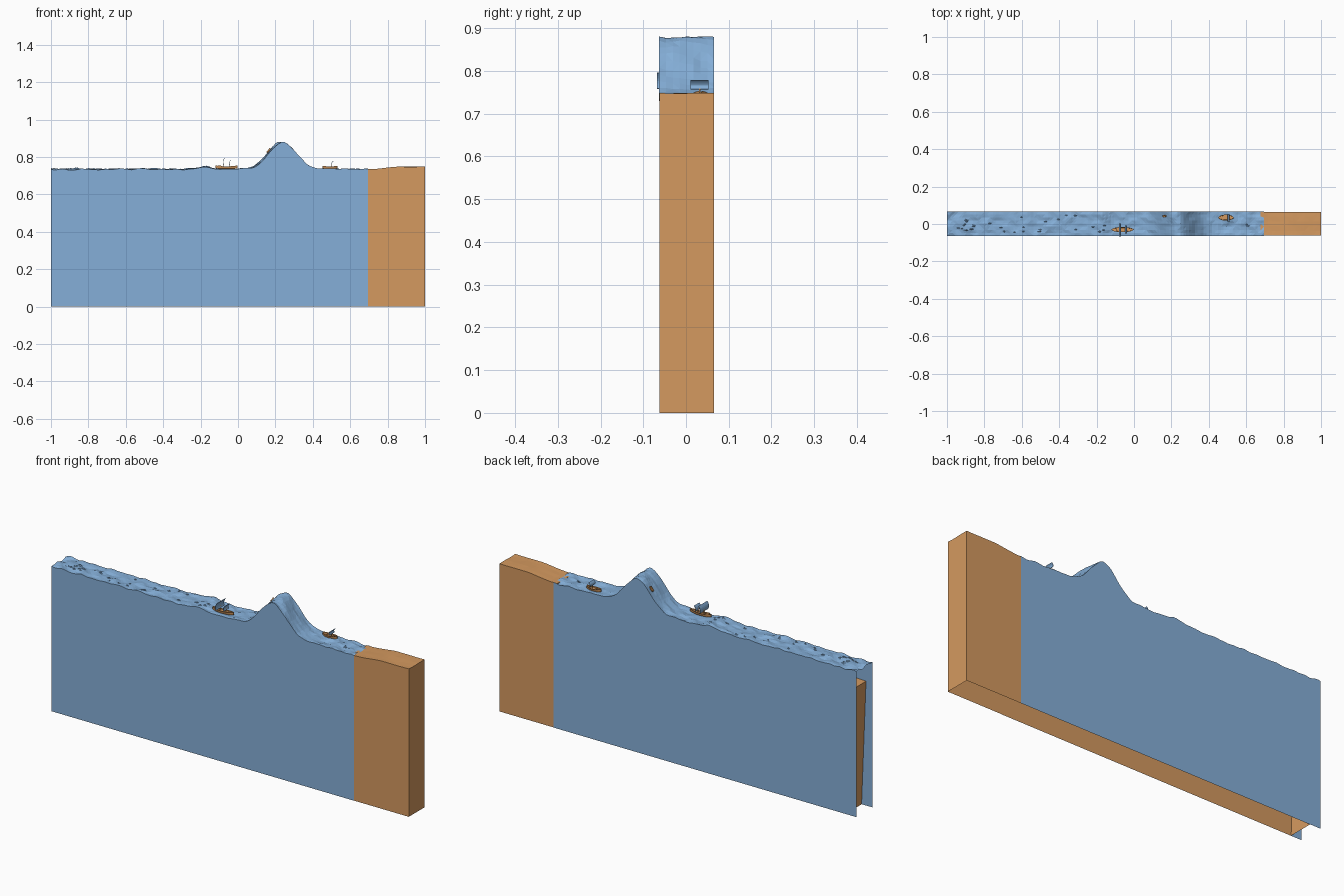
import bpy, bmesh, math, random
from mathutils import Vector, noise

if "Cube" in bpy.data.objects:
    bpy.data.objects.remove(bpy.data.objects["Cube"])

random.seed(4)
Y0, Y1 = -0.063, 0.066        # front and back of the slab
SHORE = 0.695                 # where water meets the beach


def material(name, rgb):
    m = bpy.data.materials.new(name)
    m.diffuse_color = (*rgb, 1)
    m.use_nodes = True
    m.node_tree.nodes["Principled BSDF"].inputs["Base Color"].default_value = m.diffuse_color
    return m


BLUE = material("water blue", (0.235, 0.43, 0.69))
SAND = material("sandy brown", (0.66, 0.32, 0.115))


def finish(name, bm, mat, fix=True):
    if fix:
        bmesh.ops.recalc_face_normals(bm, faces=bm.faces)
    me = bpy.data.meshes.new(name)
    bm.to_mesh(me)
    bm.free()
    me.materials.append(mat)
    ob = bpy.data.objects.new(name, me)
    bpy.context.collection.objects.link(ob)
    return ob


def swell(x, y):
    """Smooth height of the water: one big wave and a small one before it."""
    d = x - 0.232 + 0.12 * y
    z = 0.735 + 0.145 * math.exp(-(d / (0.098 if d < 0 else 0.101)) ** 2)
    z += 0.014 * math.exp(-((x + 0.18) / 0.045) ** 2)
    return z


def water_height(x, y):
    return swell(x, y) + 0.009 * noise.noise(Vector((x * 22, y * 28, 3.1)))


def ground_height(x, y):
    if x < SHORE - 0.02:
        return 0.63 + 0.06 * max(0, (x + 0.96) / 1.64)
    t = min(1, max(0, (x - SHORE) / 0.17))
    return 0.734 + 0.014 * t * t * (3 - 2 * t) + 0.002 * noise.noise(Vector((x * 15, y * 20, 7)))


def skirted_sheet(name, xs, ny, y0, y1, height, mat, end_walls):
    """Terrain strip with front and back walls down to z = 0, open below."""
    bm = bmesh.new()
    grid = []
    for x in xs:
        ys = [y0 + (y1 - y0) * j / ny for j in range(ny + 1)]
        grid.append([bm.verts.new((x, y, height(x, y))) for y in ys])
    foot = [[bm.verts.new((v.co.x, v.co.y, 0)) for v in (r[0], r[-1])] for r in grid]
    for i in range(len(xs) - 1):
        a, b = grid[i], grid[i + 1]
        for j in range(ny):
            bm.faces.new((a[j], b[j], b[j + 1], a[j + 1]))
        bm.faces.new((foot[i][0], foot[i + 1][0], b[0], a[0]))
        bm.faces.new((a[-1], b[-1], foot[i + 1][1], foot[i][1]))
    if end_walls:
        bm.faces.new([foot[0][0]] + grid[0] + [foot[0][1]])
        bm.faces.new([foot[-1][1]] + grid[-1][::-1] + [foot[-1][0]])
        for v in foot[0]:            # seaward end leans outward towards the top
            v.co.x += 0.025
    top = [f for f in bm.faces if abs(f.normal.z) > -1 and len(f.verts) == 4
           and min(v.co.z for v in f.verts) > 0.1]
    bmesh.ops.triangulate(bm, faces=top)
    return finish(name, bm, mat)


# water with its choppy faceted surface
n = 110
xs = [-1 + (SHORE + 1) * i / n for i in range(n + 1)]
skirted_sheet("water", xs, 8, Y0, Y1, water_height, BLUE, False)

# seabed rising to the beach
xs = [-0.965 + 0.1 * i for i in range(17)] + [SHORE - 0.021, SHORE - 0.019]
xs += [SHORE + (1 - SHORE) * i / 14 for i in range(1, 15)]
skirted_sheet("seabed_and_beach", xs, 5, Y0 + 0.001, Y1 - 0.001, ground_height, SAND, True)

# short loose wavelets on the open sea
bm = bmesh.new()
for k in range(45):
    x, y = random.uniform(-0.97, 0.62), random.uniform(-0.05, 0.05)
    if -0.15 < x < 0.56:
        continue
    l, w = random.uniform(0.008, 0.02), random.uniform(0.004, 0.008)
    z = water_height(x, y)
    c = [bm.verts.new(p) for p in ((x - l, y, z - 0.003), (x, y - w, z - 0.003),
                                   (x + l, y, z - 0.003), (x, y + w, z - 0.003))]
    tip = bm.verts.new((x + l * 0.4, y, z + 0.005))
    for i in range(4):
        bm.faces.new((c[i], c[(i + 1) % 4], tip))
finish("wavelets", bm, BLUE)


def hull(name, loc, length, width, depth, pitch=0.0):
    """Pointed boat hull with raised ends and a sunken deck."""
    bm = bmesh.new()
    rings = []
    for i in range(9):
        t = -0.97 + 1.94 * i / 8
        w = width / 2 * (1 - t * t) ** 0.6
        rim = depth * (0.65 + 0.35 * t * t)
        keel = -depth * 0.6 * (1 - t * t)
        pts = ((-w, rim), (-w * 0.75, keel * 0.4), (0, keel), (w * 0.75, keel * 0.4),
               (w, rim), (w * 0.75, rim), (w * 0.7, rim * 0.6), (-w * 0.7, rim * 0.6), (-w * 0.75, rim))
        rings.append([bm.verts.new((t * length / 2, y, z)) for y, z in pts])
    for a, b in zip(rings, rings[1:]):
        for j in range(9):
            k = (j + 1) % 9
            bm.faces.new((a[j], b[j], b[k], a[k]))
    bm.faces.new(rings[0])
    bm.faces.new(rings[-1])
    ob = finish(name, bm, SAND)
    ob.location, ob.rotation_euler = loc, (0, pitch, 0)


def sail(name, x, y, z0, z1, width, belly):
    """Square sail bulging along x."""
    bm = bmesh.new()
    rows = []
    for i in range(7):
        s = i / 6
        dx = belly * math.sin(math.pi * s) - 0.006 * s
        rows.append([bm.verts.new((x - dx, y + width * (j / 4 - 0.5), z0 + (z1 - z0) * s)) for j in range(5)])
    for a, b in zip(rows, rows[1:]):
        for j in range(4):
            bm.faces.new((a[j], a[j + 1], b[j + 1], b[j]))
    ob = finish(name, bm, BLUE)
    mod = ob.modifiers.new("cloth", "SOLIDIFY")
    mod.thickness = 0.002


def block(name, centre, size, mat=SAND):
    bm = bmesh.new()
    bmesh.ops.create_cube(bm, size=1)
    bmesh.ops.scale(bm, vec=size, verts=bm.verts)
    bmesh.ops.translate(bm, vec=centre, verts=bm.verts)
    finish(name, bm, mat)


def mast(name, x, y, z0, z1):
    block(name, (x, y, (z0 + z1) / 2), (0.003, 0.003, z1 - z0))


# larger ship with two square sails
hull("large_ship_hull", (-0.062, -0.030, 0.741), 0.12, 0.028, 0.014)
block("large_ship_stern", (-0.1, -0.03, 0.752), (0.018, 0.014, 0.008))
sail("large_ship_main_sail", -0.078, -0.033, 0.758, 0.796, 0.070, 0.006)
sail("large_ship_fore_sail", -0.045, -0.030, 0.756, 0.785, 0.042, 0.006)
mast("large_ship_main_mast", -0.080, -0.030, 0.742, 0.772)
mast("large_ship_fore_mast", -0.047, -0.030, 0.742, 0.768)

# smaller boat with one sail behind the wave
hull("small_boat_hull", (0.492, 0.034, 0.741), 0.084, 0.032, 0.013)
sail("small_boat_sail", 0.502, 0.032, 0.757, 0.779, 0.042, 0.005)
mast("small_boat_mast", 0.502, 0.032, 0.742, 0.760)
for x in (0.478, 0.514):
    block("small_boat_bench", (x, 0.034, 0.749), (0.006, 0.018, 0.003))

# tiny rowing boat climbing the wave
hull("rowing_boat", (0.165, 0.042, swell(0.165, 0.042) + 0.001), 0.028, 0.013, 0.008, -0.9)
